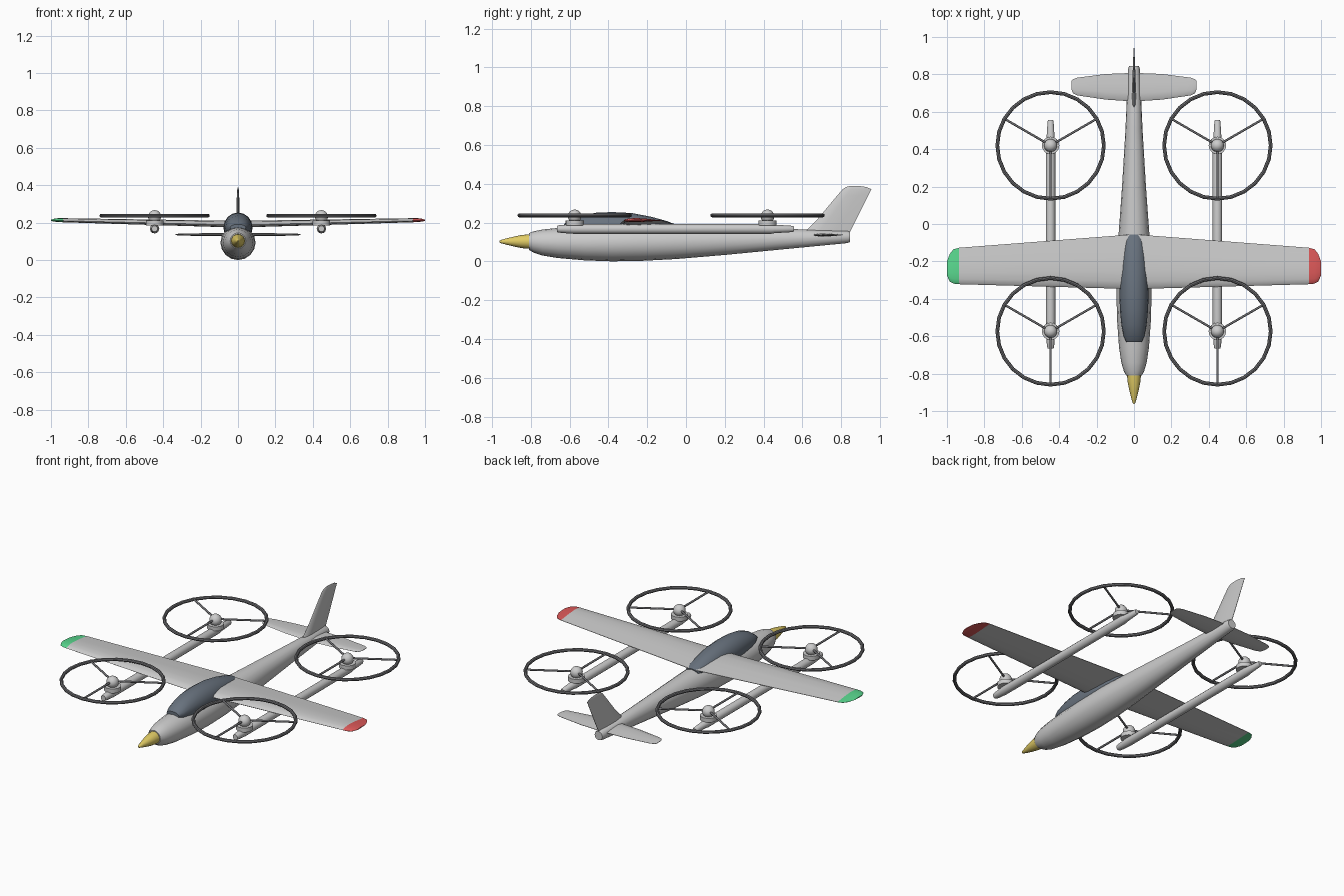
import bpy, bmesh, math
from mathutils import Vector

if "Cube" in bpy.data.objects:
    bpy.data.objects.remove(bpy.data.objects["Cube"])


def material(name, rgb):
    m = bpy.data.materials.new(name)
    m.diffuse_color = (*rgb, 1)
    m.use_nodes = True
    m.node_tree.nodes["Principled BSDF"].inputs["Base Color"].default_value = m.diffuse_color
    return m


GLASS = material("dark_glass", (0.14, 0.17, 0.21))
DARK = material("dark_grey", (0.17, 0.17, 0.18))
YELLOW = material("yellow", (0.75, 0.6, 0.13))
RED = material("red", (0.72, 0.1, 0.1))
GREEN = material("green", (0.1, 0.68, 0.27))


def finish(ob, name, mat=None, angle=40):
    ob.name = name
    if mat:
        ob.data.materials.append(mat)
    ob.data.polygons.foreach_set("use_smooth", [True] * len(ob.data.polygons))
    ob.data.set_sharp_from_angle(angle=math.radians(angle))
    return ob


def loft(name, rings, mat=None, angle=40):
    """Skin a list of equal-length point rings and cap both ends."""
    bm = bmesh.new()
    loops = [[bm.verts.new(p) for p in ring] for ring in rings]
    n = len(loops[0])
    for a, b in zip(loops, loops[1:]):
        for i in range(n):
            j = (i + 1) % n
            bm.faces.new((a[i], a[j], b[j], b[i]))
    bm.faces.new(loops[0])
    bm.faces.new(loops[-1])
    bmesh.ops.recalc_face_normals(bm, faces=bm.faces)
    me = bpy.data.meshes.new(name)
    bm.to_mesh(me)
    bm.free()
    ob = bpy.data.objects.new(name, me)
    bpy.context.collection.objects.link(ob)
    return finish(ob, name, mat, angle)


def oval(x, y, z, rx, rz, n=16):
    return [(x + rx * math.cos(2 * math.pi * i / n), y,
             z + rz * math.sin(2 * math.pi * i / n)) for i in range(n)]


# Aerofoil: (chord fraction, thickness fraction) from nose round to tail and back
FOIL = [(0, 0), (.04, .28), (.14, .5), (.32, .62), (.6, .45), (.85, .18), (1, .04),
        (1, -.04), (.85, -.1), (.6, -.25), (.32, -.38), (.14, -.36), (.04, -.22)]
# Symmetric foil for the tail surfaces
TAIL = [(0, 0), (.06, .3), (.3, .5), (.65, .35), (1, .06),
        (1, -.06), (.65, -.35), (.3, -.5), (.06, -.3)]


def flat_rib(x, y0, y1, z, t, foil):
    return [(x, y0 + (y1 - y0) * c, z + t * h) for c, h in foil]


# Fuselage: y, half width, bottom z, top z
BODY = [(-.81, .042, .06, .145), (-.785, .055, .045, .155), (-.74, .068, .03, .164),
        (-.66, .08, .017, .172), (-.52, .09, .005, .18), (-.38, .094, 0, .186),
        (-.22, .092, .003, .188), (-.05, .082, .012, .186), (.2, .064, .033, .179),
        (.5, .046, .062, .168), (.83, .031, .094, .157), (.845, .026, .099, .152)]
loft("fuselage", [oval(0, y, (b + t) / 2, w, (t - b) / 2) for y, w, b, t in BODY])

# Nose cone
CONE = [(-.81, .037), (-.845, .034), (-.885, .026), (-.93, .015), (-.955, .008), (-.962, .003)]
loft("nose_cone", [oval(0, y, .102, r, r) for y, r in CONE], YELLOW)

# Canopy: y, half width, half height
CANOPY = [(-.63, .042, .018), (-.6, .055, .04), (-.54, .067, .064), (-.46, .075, .078),
          (-.38, .078, .081), (-.28, .075, .076), (-.18, .066, .057),
          (-.1, .054, .035), (-.055, .042, .018)]
loft("canopy", [oval(0, y, .173, w, h) for y, w, h in CANOPY], GLASS)

# Wing with dihedral, then coloured rounded tips
ROOT = (0, -.348, -.055, .187, .036)
OUTER = (.935, -.322, -.127, .21, .022)
mirror = lambda s, r: (s * r[0],) + r[1:]
loft("wing", [flat_rib(*mirror(s, r), FOIL)
              for s, r in ((-1, OUTER), (1, ROOT), (1, OUTER))])
TIP = [OUTER, (.965, -.319, -.135, .211, .02), (.985, -.308, -.16, .211, .015),
       (1, -.275, -.2, .212, .006)]
for s, side, mat in ((1, "right", RED), (-1, "left", GREEN)):
    loft(f"wing_tip_{side}", [flat_rib(*mirror(s, r), FOIL) for r in TIP], mat)

# Horizontal tailplane
HALF = [(0, .655, .808, .136, .018), (.15, .665, .802, .136, .016),
        (.305, .688, .782, .136, .011), (.325, .698, .774, .136, .008),
        (.335, .72, .765, .136, .003)]
ribs = [mirror(-1, r) for r in HALF[:0:-1]] + HALF
loft("tailplane", [flat_rib(*r, TAIL) for r in ribs])

# Swept fin: z, leading y, trailing y, thickness
FIN = [(.13, .59, .834, .024), (.22, .68, .88, .02), (.34, .78, .939, .013),
       (.372, .808, .955, .01), (.383, .825, .93, .006), (.388, .845, .895, .002)]
loft("tail_fin", [[(t * h, a + (b - a) * c, z) for c, h in TAIL] for z, a, b, t in FIN])

# Booms with their lift rotors
BOOM = [(-.665, .016), (-.655, .019), (-.62, .022), (-.58, .025),
        (.44, .025), (.455, .022), (.55, .016), (.557, .012)]
for s, side in ((1, "right"), (-1, "left")):
    x = s * .446
    loft(f"boom_{side}", [oval(x, y, .167, r, r, 12) for y, r in BOOM])
    for y, end in ((-.574, "front"), (.42, "rear")):
        tag = f"{end}_{side}"
        # Motor base
        bpy.ops.mesh.primitive_cylinder_add(vertices=16, radius=.047, depth=.026,
                                            location=(x, y, .197))
        finish(bpy.context.object, f"motor_{tag}")
        # Round hub
        bpy.ops.mesh.primitive_uv_sphere_add(segments=16, ring_count=10, radius=.035,
                                             location=(x, y, .232))
        finish(bpy.context.object, f"hub_{tag}")
        # Rotor ring
        bpy.ops.mesh.primitive_torus_add(major_segments=24, minor_segments=8,
                                         major_radius=.285, minor_radius=.01,
                                         location=(x, y, .237))
        finish(bpy.context.object, f"rotor_ring_{tag}", DARK)
        # Three spokes
        for k in range(3):
            a = math.radians(-90 + 120 * k)
            mid = Vector((x, y, .237)) + .15 * Vector((math.cos(a), math.sin(a), 0))
            bpy.ops.mesh.primitive_cylinder_add(vertices=8, radius=.006, depth=.27,
                                                location=mid,
                                                rotation=(0, math.pi / 2, a))
            finish(bpy.context.object, f"spoke_{tag}_{k + 1}", DARK, 50)
